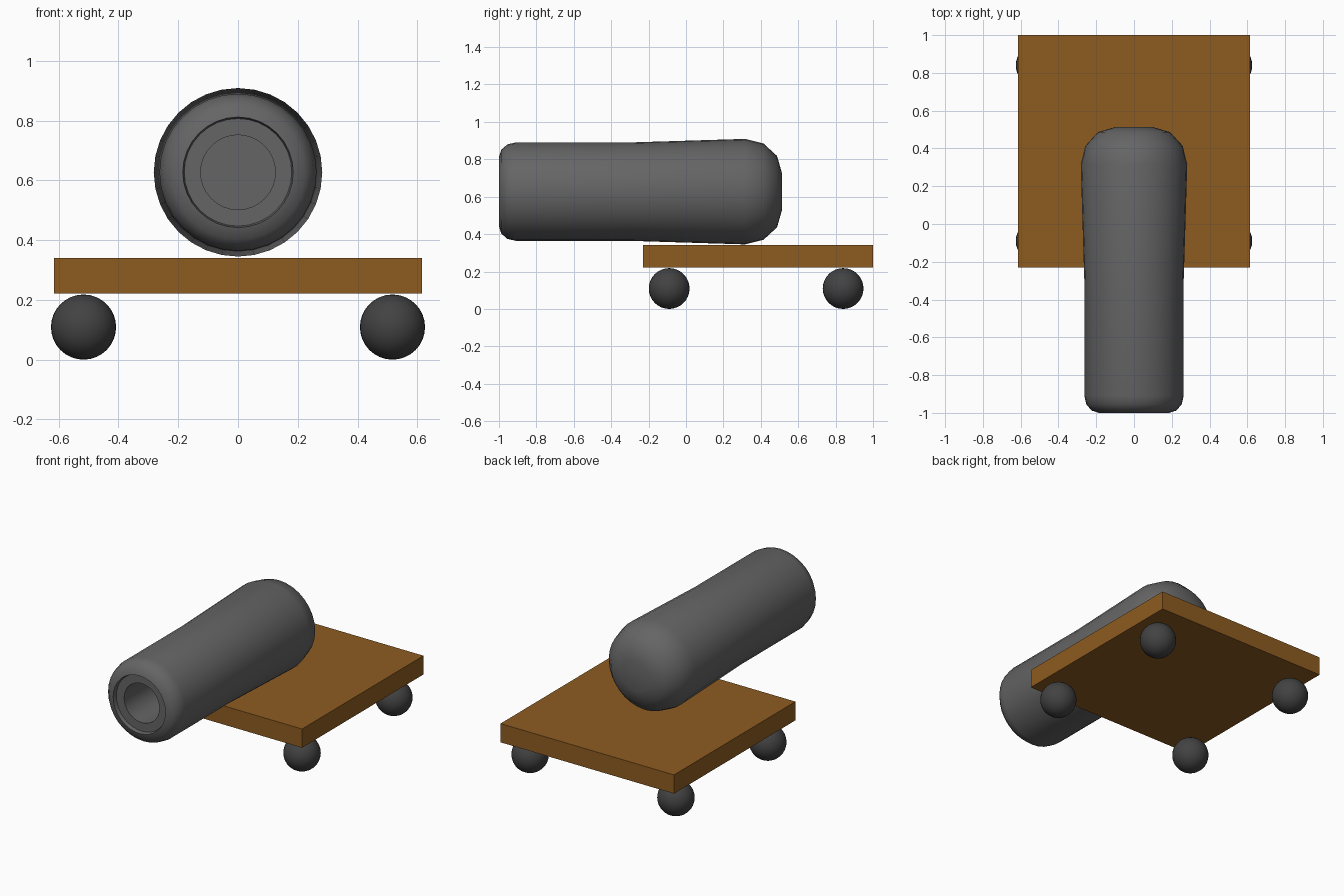
import bpy, bmesh
from math import sin, cos, pi, radians

if "Cube" in bpy.data.objects:
    bpy.data.objects.remove(bpy.data.objects["Cube"])


def material(name, rgb):
    m = bpy.data.materials.new(name)
    m.diffuse_color = (*rgb, 1)
    m.use_nodes = True
    m.node_tree.nodes["Principled BSDF"].inputs["Base Color"].default_value = m.diffuse_color
    return m


wood = material("wood", (0.27, 0.107, 0.015))
iron = material("iron", (0.13, 0.13, 0.13))
dark_iron = material("dark_iron", (0.055, 0.055, 0.055))


def arc(y0, r0, dy, dr, steps=3):
    """Quarter-round shoulder from (y0, r0+dr) to (y0+dy, r0)."""
    return [(y0 + dy * sin(i * pi / 2 / steps), r0 + dr * cos(i * pi / 2 / steps))
            for i in range(steps + 1)]


def lathe(name, profile, z, sides, mat):
    """Revolve (y, radius) points around a y axis at height z and cap both ends."""
    bm = bmesh.new()
    rings = [[bm.verts.new((r * sin(2 * pi * k / sides), y, z + r * cos(2 * pi * k / sides)))
              for k in range(sides)] for y, r in profile]
    for a, b in zip(rings, rings[1:]):
        for k in range(sides):
            n = (k + 1) % sides
            bm.faces.new((a[k], a[n], b[n], b[k]))
    bm.faces.new(rings[0])
    bm.faces.new(rings[-1])
    bmesh.ops.recalc_face_normals(bm, faces=bm.faces)
    mesh = bpy.data.meshes.new(name)
    bm.to_mesh(mesh)
    bm.free()
    obj = bpy.data.objects.new(name, mesh)
    bpy.context.collection.objects.link(obj)
    mesh.materials.append(mat)
    return obj


def smooth(obj, angle):
    bpy.ops.object.select_all(action='DESELECT')
    obj.select_set(True)
    bpy.context.view_layer.objects.active = obj
    bpy.ops.object.shade_smooth_by_angle(angle=radians(angle))


# Platform
bpy.ops.mesh.primitive_cube_add(size=1, location=(0, 0.385, 0.281))
platform = bpy.context.object
platform.name = "platform"
platform.scale = (1.23, 1.23, 0.12)
bpy.ops.object.transform_apply(location=False, rotation=False, scale=True)
platform.data.materials.append(wood)

# Ball wheels
for side, x in (("left", -0.517), ("right", 0.517)):
    for end, y in (("front", -0.09), ("back", 0.84)):
        bpy.ops.mesh.primitive_uv_sphere_add(segments=32, ring_count=16, radius=0.109,
                                             location=(x, y, 0.109))
        wheel = bpy.context.object
        wheel.name = f"{end}_{side}_wheel"
        wheel.data.materials.append(dark_iron)
        smooth(wheel, 40)

# Barrel: bore, recessed muzzle ring, rounded lip, tapered body, domed breech
bore = [(-0.6, 0.125), (-0.975, 0.125), (-0.975, 0.18), (-1.0, 0.185)]
lip = arc(-0.91, 0.185, -0.09, 0.078)[-2::-1]
breech = arc(0.315, 0.10, 0.198, 0.182)
barrel = lathe("barrel", bore + lip + [(-0.3, 0.263)] + breech, 0.627, 32, iron)
smooth(barrel, 40)
